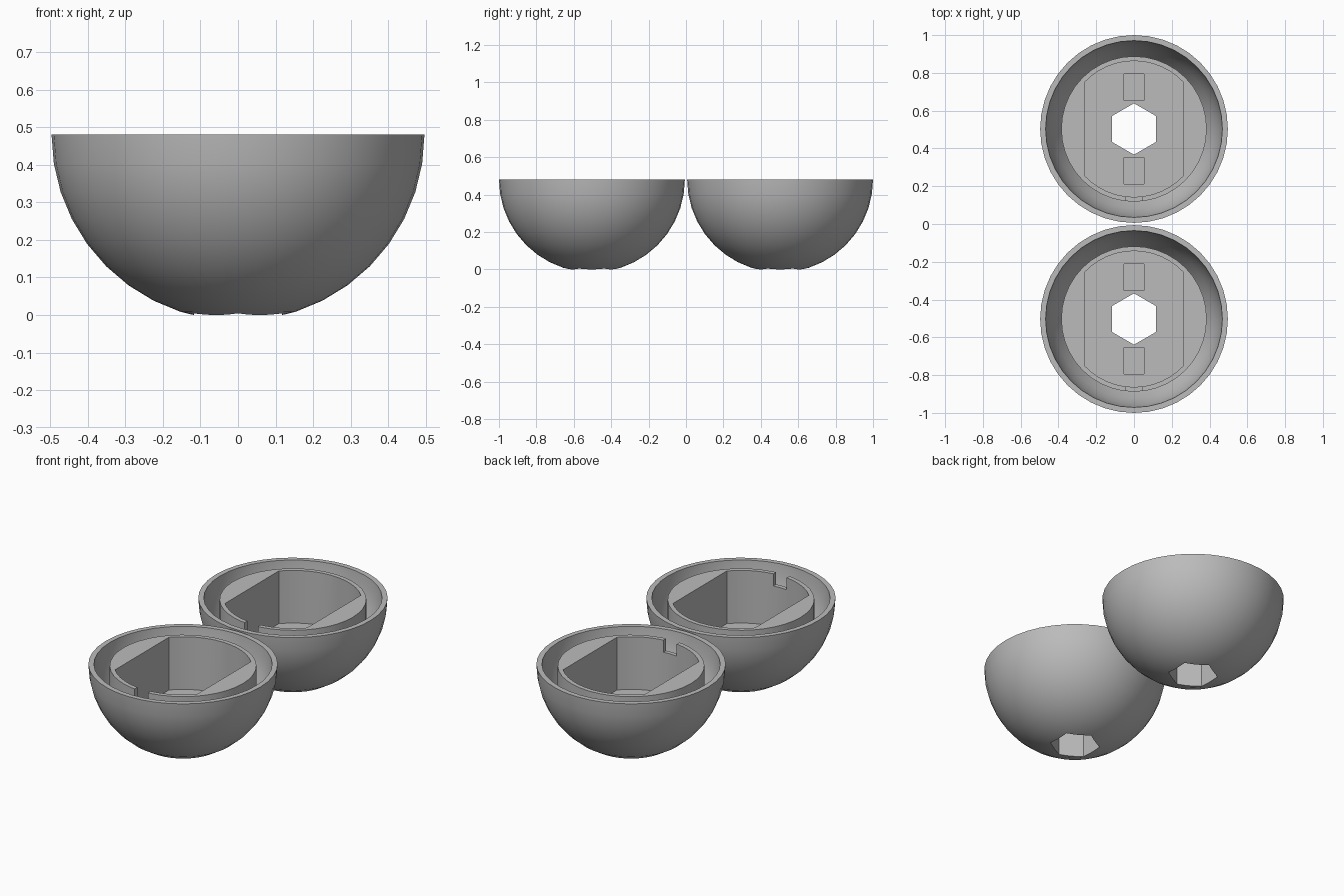
import bpy, bmesh, math
from mathutils import Matrix

if "Cube" in bpy.data.objects:
    bpy.data.objects.remove(bpy.data.objects["Cube"], do_unlink=True)

SEGMENTS = 40
RIM, OUTER, INNER = 0.485, 0.497, 0.468      # rim height and shell radii
RING, RING_TOP, CAVITY, FLAT = 0.385, 0.475, 0.36, 0.263
FLOOR, OFFSET = 0.17, 0.503

grey = bpy.data.materials.new("plain grey")
grey.use_nodes = True
colour = (0.5, 0.5, 0.5, 1)
grey.diffuse_color = colour
grey.node_tree.nodes["Principled BSDF"].inputs["Base Color"].default_value = colour


def make_object(name, bm):
    bmesh.ops.recalc_face_normals(bm, faces=bm.faces)
    mesh = bpy.data.meshes.new(name)
    bm.to_mesh(mesh)
    bm.free()
    mesh.materials.append(grey)
    obj = bpy.data.objects.new(name, mesh)
    bpy.context.collection.objects.link(obj)
    return obj


def prism(name, outline, low, high):
    bm = bmesh.new()
    face = bm.faces.new([bm.verts.new((x, y, low)) for x, y in outline])
    grown = bmesh.ops.extrude_face_region(bm, geom=[face])["geom"]
    tops = [v for v in grown if isinstance(v, bmesh.types.BMVert)]
    bmesh.ops.translate(bm, verts=tops, vec=(0, 0, high - low))
    return make_object(name, bm)


def box_outline(width, y1, y2):
    w = width / 2
    return [(-w, y1), (w, y1), (w, y2), (-w, y2)]


def arc(radius, start, end, steps):
    angles = [start + (end - start) * i / steps for i in range(steps + 1)]
    return [(radius * math.cos(a), radius * math.sin(a)) for a in angles]


# Bowl profile: outer shell, rim, inner shell, raised ring
outer = [(r, RIM + z) for r, z in arc(OUTER, -math.pi / 2, 0, SEGMENTS // 4)]
outer[0] = (0, outer[0][1])
inner = [(r, RIM + z) for r, z in arc(INNER, 0, -math.acos(RING / INNER), 4)]
profile = outer + inner + [(RING, RING_TOP), (0, RING_TOP)]

bm = bmesh.new()
verts = [bm.verts.new((r, 0, z)) for r, z in profile]
edges = [bm.edges.new(pair) for pair in zip(verts, verts[1:])]
bmesh.ops.spin(bm, geom=verts + edges, cent=(0, 0, 0), axis=(0, 0, 1),
               angle=math.tau, steps=SEGMENTS)
bmesh.ops.remove_doubles(bm, verts=bm.verts, dist=0.0001)
bowl = make_object("front_bowl", bm)

# Cavity: round front and back, flat sides
corner = math.acos(FLAT / CAVITY)
cavity = arc(CAVITY, corner, math.pi - corner, 12)
cavity += [(-x, -y) for x, y in cavity]
hexagon = arc(0.136, math.pi / 6, math.pi / 6 + math.tau, 6)[:-1]
cutters = [
    prism("cavity_cutter", cavity, FLOOR, 0.6),
    prism("hex_hole_cutter", hexagon, -0.1, 0.6),
    prism("slot_cutter", box_outline(0.085, -0.4, -0.3), 0.405, 0.6),
    prism("back_pocket_cutter", box_outline(0.105, 0.15, 0.29), 0.12, 0.3),
    prism("front_pocket_cutter", box_outline(0.105, -0.29, -0.15), 0.12, 0.3),
]
for cutter in cutters:
    cutter.hide_render = True
    mod = bowl.modifiers.new(cutter.name, "BOOLEAN")
    mod.operation, mod.solver, mod.object = "DIFFERENCE", "EXACT", cutter

# Bake the cuts, then remove the cutters
bpy.context.view_layer.update()
graph = bpy.context.evaluated_depsgraph_get()
result = bpy.data.meshes.new_from_object(bowl.evaluated_get(graph))
bowl.modifiers.clear()
bowl.data = result
result.name = "bowl"
result.materials.clear()
result.materials.append(grey)
for cutter in cutters:
    bpy.data.objects.remove(cutter, do_unlink=True)

# Smooth shading with sharp rims and cuts
bpy.ops.object.select_all(action="DESELECT")
bowl.select_set(True)
bpy.context.view_layer.objects.active = bowl
bpy.ops.object.shade_smooth_by_angle(angle=math.radians(30))

# Rest the bowl on the ground and place the matching pair
result.transform(Matrix.Translation((0, 0, -min(v.co.z for v in result.vertices))))
bowl.location.y = -OFFSET
back = bowl.copy()
back.data = result.copy()
back.name = "back_bowl"
back.location.y = OFFSET
bpy.context.collection.objects.link(back)
